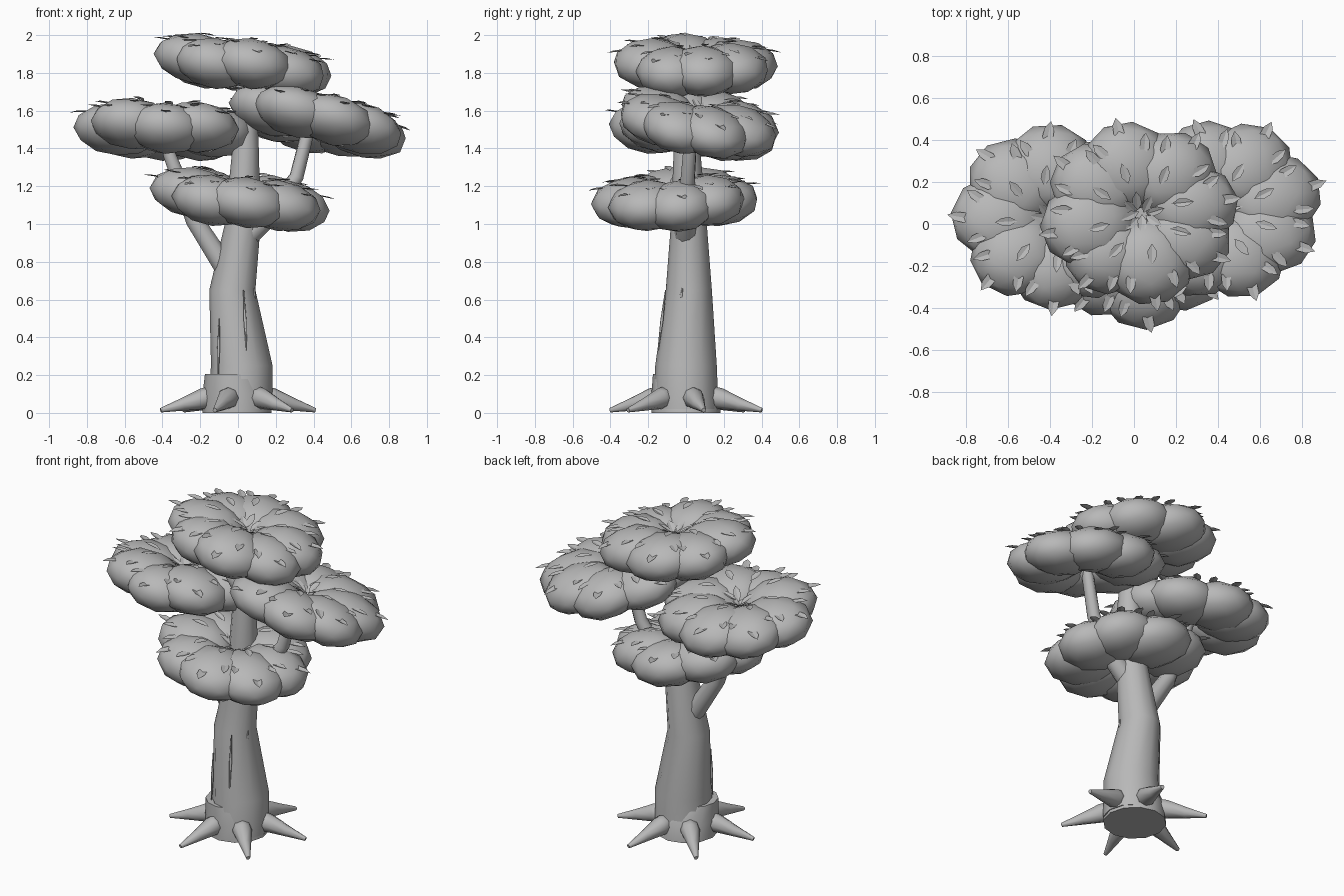
import bpy, bmesh, math, random
from mathutils import Vector, Matrix

if "Cube" in bpy.data.objects:
    bpy.data.objects.remove(bpy.data.objects["Cube"])

random.seed(4)


def material(name, value):
    m = bpy.data.materials.new(name)
    m.diffuse_color = (value, value, value, 1)
    m.use_nodes = True
    m.node_tree.nodes["Principled BSDF"].inputs["Base Color"].default_value = m.diffuse_color
    return m


GREY = material("plain grey", 0.48)


def finish(bm, name, smooth=True, angle=60):
    bmesh.ops.recalc_face_normals(bm, faces=bm.faces[:])
    me = bpy.data.meshes.new(name)
    bm.to_mesh(me)
    bm.free()
    me.materials.append(GREY)
    ob = bpy.data.objects.new(name, me)
    bpy.context.collection.objects.link(ob)
    if smooth:
        bpy.ops.object.select_all(action='DESELECT')
        ob.select_set(True)
        bpy.context.view_layer.objects.active = ob
        bpy.ops.object.shade_smooth_by_angle(angle=math.radians(angle))
    return ob


def tube(name, sections, sides=12, level=False):
    """Skin rings of (x, y, z, radius); level keeps every ring horizontal."""
    bm = bmesh.new()
    pts = [Vector(s[:3]) for s in sections]
    rings = []
    for i, s in enumerate(sections):
        d = pts[min(i + 1, len(pts) - 1)] - pts[max(i - 1, 0)]
        q = Matrix.Identity(3) if level else d.to_track_quat('Z', 'Y').to_matrix()
        rings.append([bm.verts.new(pts[i] + q @ Vector((
            s[3] * math.cos(2 * math.pi * k / sides),
            s[3] * math.sin(2 * math.pi * k / sides), 0))) for k in range(sides)])
    for a, b in zip(rings, rings[1:]):
        for k in range(sides):
            n = (k + 1) % sides
            bm.faces.new((a[k], a[n], b[n], b[k]))
    bm.faces.new(rings[0][::-1])
    bm.faces.new(rings[-1])
    return finish(bm, name)


# Trunk and the collar around its foot
tube("trunk", [(.01, 0, .02, .172), (.02, 0, .25, .163), (-.03, .015, .65, .122),
               (.025, .015, 1.0, .095), (.04, .005, 1.4, .07), (.045, .03, 1.8, .05)],
     level=True)
tube("trunk_collar", [(-.005, 0, 0, .183), (-.01, -.005, .1, .178), (-.03, -.03, .205, .145)],
     level=True)

# Branches carrying the two side canopies
tube("left_branch", [(-.05, .02, .74, .06), (-.23, .02, 1.02, .05),
                     (-.36, .02, 1.36, .035), (-.40, .03, 1.5, .03)], 10)
tube("right_branch", [(.03, 0, .92, .065), (.17, -.005, 1.05, .056),
                      (.31, .01, 1.25, .038), (.38, .03, 1.53, .034)], 10)

# Six roots splayed around the foot
for i in range(6):
    a = math.radians(13 + 60 * i)
    c, s = math.cos(a), math.sin(a)
    tube(f"root_{i + 1}", [(r * c, r * s, z, w) for r, z, w in [
        (.12, .09, .03), (.15, .085, .056), (.19, .075, .056),
        (.30, .045, .034), (.42, .014, .012)]], 8)

# Thin bark ridges on the trunk
for i, (x0, y0, z0, x1, y1, z1) in enumerate([
        (.045, -.148, .33, .03, -.108, .65), (-.105, -.118, .2, -.1, -.105, .5),
        (.085, -.03, .58, .088, -.02, .66)]):
    m = ((x0 + x1) / 2, (y0 + y1) / 2, (z0 + z1) / 2)
    tube(f"bark_ridge_{i + 1}", [(x0, y0, z0, .003), (*m, .008), (x1, y1, z1, .003)], 6)

# Canopies: a ring of eight flattened lobes dressed with small radial leaves
LOBES, RING, RAD, TAN, HIGH = 8, .25, .222, .212, .133


def add_leaf(bm, pos, yaw, pitch, length, width):
    m = (Matrix.Translation(pos) @ Matrix.Rotation(yaw, 4, 'Z')
         @ Matrix.Rotation(-pitch, 4, 'Y'))
    rim = [(-.5, 0, 0), (-.15, .45, .006), (.2, .4, .006), (.5, 0, 0),
           (.2, -.4, .006), (-.15, -.45, .006)]
    v = [bm.verts.new(m @ Vector((x * length, y * width, z))) for x, y, z in rim]
    bm.faces.new((v[0], v[3], v[2], v[1]))
    bm.faces.new((v[0], v[5], v[4], v[3]))


def canopy(name, centre, slope_x, slope_y, turn, sx, sy):
    lobes, leaves = bmesh.new(), bmesh.new()
    for i in range(LOBES):
        a = turn + 2 * math.pi * i / LOBES + random.uniform(-.05, .05)
        grow = random.uniform(.97, 1.04)
        lift = random.uniform(-.015, .015)
        frame = Matrix.Rotation(a, 4, 'Z') @ Matrix.Translation((RING, 0, lift))
        bmesh.ops.create_icosphere(
            lobes, subdivisions=2, radius=1.02,
            matrix=frame @ Matrix.Diagonal((RAD * grow, TAN * grow, HIGH, 1))
            @ Matrix.Rotation(random.uniform(0, 6), 4, 'Z'))
        # leaves: rim, two on the shoulder, crown and one in the central dimple
        for u, w, pitch, size in [(.84, 0, -.05, .13), (.45, .48, 0, .12), (.45, -.48, 0, .12),
                                  (-.15, .1, .12, .11), (-.85, 0, .5, .11)]:
            u += random.uniform(-.05, .05)
            h = HIGH * math.sqrt(max(0, 1 - u * u - w * w)) + .003
            p = frame @ Vector((u * RAD * grow, w * TAN * grow, h))
            add_leaf(leaves, p, a + w * .8 + random.uniform(-.25, .25),
                     pitch + random.uniform(-.12, .12), size, size * .44)
    shear = Matrix(((sx, 0, 0, centre[0]), (0, sy, 0, centre[1]),
                    (slope_x, slope_y, 1, centre[2]), (0, 0, 0, 1)))
    for bm in (lobes, leaves):
        bm.transform(shear)
    finish(lobes, name + "_foliage")
    finish(leaves, name + "_leaves", smooth=False)


canopy("top_canopy", (.03, .05, 1.84), -.11, -.02, .2, 1.0, .92)
canopy("left_canopy", (-.39, .03, 1.495), -.06, -.10, .0, 1.0, .93)
canopy("right_canopy", (.42, .07, 1.54), -.17, -.13, .3, 1.0, .91)
canopy("lower_canopy", (.015, -.06, 1.125), -.11, .03, .1, 1.0, .92)
